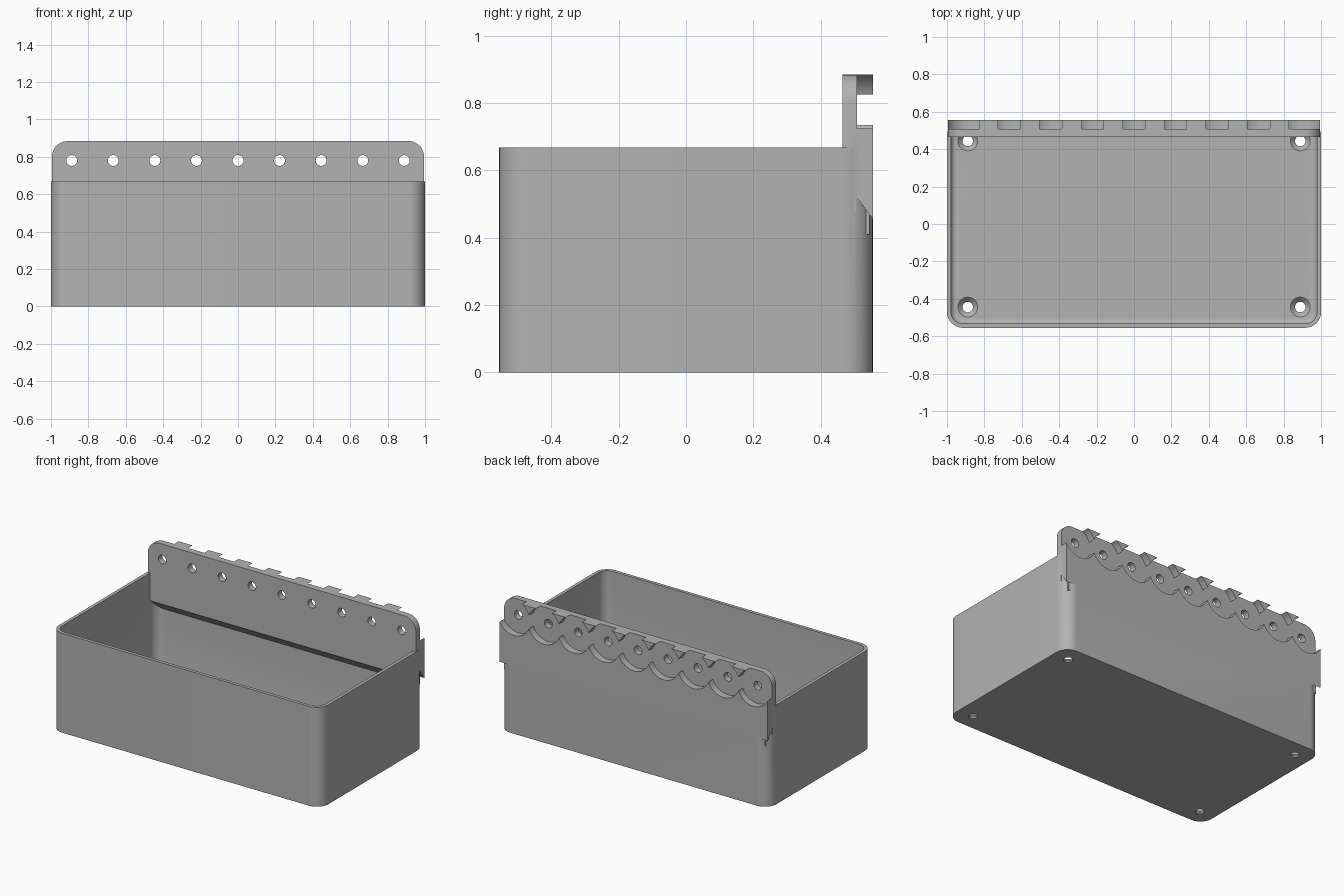
import bpy, bmesh, math
from mathutils import Matrix

if "Cube" in bpy.data.objects:
    bpy.data.objects.remove(bpy.data.objects["Cube"])

HX, HY, H = 1.0, 0.555, 0.667          # tray half sizes and height
WALL, FLOOR, R = 0.022, 0.035, 0.085
HOLE_Z, PITCH = 0.78, 2 / 9

grey = bpy.data.materials.new("plain grey")
grey.use_nodes = True
grey.diffuse_color = (0.45, 0.45, 0.45, 1)
grey.node_tree.nodes["Principled BSDF"].inputs["Base Color"].default_value = grey.diffuse_color


def make(name, bm):
    bmesh.ops.recalc_face_normals(bm, faces=bm.faces)
    mesh = bpy.data.meshes.new(name)
    bm.to_mesh(mesh)
    bm.free()
    mesh.materials.append(grey)
    ob = bpy.data.objects.new(name, mesh)
    bpy.context.collection.objects.link(ob)
    return ob


def rounded_rect(inset, z, steps=10):
    """Rounded rectangle ring of points, inset from the tray outline."""
    r = max(R - inset, 0.02)
    pts = []
    for q, (sx, sy) in enumerate([(1, 1), (-1, 1), (-1, -1), (1, -1)]):
        for i in range(steps + 1):
            a = (q + i / steps) * math.pi / 2
            pts.append((sx * (HX - inset - r) + r * math.cos(a),
                        sy * (HY - inset - r) + r * math.sin(a), z))
    return pts


def prism(name, profile, axis, start, end):
    """Extrude a closed 2D profile: (y, z) along x or (x, z) along y."""
    bm = bmesh.new()
    put = (lambda a, b, c: (c, a, b)) if axis == "x" else (lambda a, b, c: (a, c, b))
    lo, hi = [[bm.verts.new(put(a, b, c)) for a, b in profile] for c in (start, end)]
    bm.faces.new(lo)
    bm.faces.new(hi)
    n = len(lo)
    for i in range(n):
        bm.faces.new((lo[i], lo[(i + 1) % n], hi[(i + 1) % n], hi[i]))
    return make(name, bm)


def cones(name, spots, r1, r2, depth, rotation=Matrix(), segments=48):
    """Several cones or cylinders in one cutter."""
    bm = bmesh.new()
    for spot in spots:
        bmesh.ops.create_cone(bm, cap_ends=True, segments=segments, radius1=r1, radius2=r2,
                              depth=depth, matrix=Matrix.Translation(spot) @ rotation)
    return make(name, bm)


def boolean(target, tool, operation):
    mod = target.modifiers.new(operation.lower(), "BOOLEAN")
    mod.object, mod.operation, mod.solver = tool, operation, "EXACT"
    mod.use_self = True
    bpy.context.view_layer.objects.active = target
    bpy.ops.object.modifier_apply(modifier=mod.name)
    bpy.data.objects.remove(tool)


# Open tray with a small fillet around the floor
rings = [rounded_rect(0, 0), rounded_rect(0, H), rounded_rect(WALL, H)]
FILLET = 0.025
for i in range(6):
    a = i / 5 * math.pi / 2
    rings.append(rounded_rect(WALL + FILLET * (1 - math.cos(a)),
                              FLOOR + FILLET * (1 - math.sin(a))))
bm = bmesh.new()
loops = [[bm.verts.new(p) for p in ring] for ring in rings]
for low, high in zip(loops, loops[1:]):
    for i in range(len(low)):
        j = (i + 1) % len(low)
        bm.faces.new((low[i], low[j], high[j], high[i]))
bm.faces.new(loops[0])
bm.faces.new(loops[-1])
tray = make("tray_with_hanging_rail", bm)

# Hanging rail: upright plate with rounded top corners
PX, TOP, CORNER = 0.995, 0.884, 0.085
outline = [(-PX, 0.48), (PX, 0.48)]
for q, side in enumerate((1, -1)):
    for i in range(11):
        a = (q + i / 10) * math.pi / 2
        outline.append((side * (PX - CORNER) + CORNER * math.cos(a),
                        TOP - CORNER + CORNER * math.sin(a)))
rail = prism("rail", outline, "y", 0.465, HY)

# Sloped underside: inside the tray, and behind its rounded corners
boolean(rail, prism("corner_slope", [(0.505, 0.4), (0.505, 0.522), (0.536, 0.48), (0.6, 0.4)],
                    "x", -1.1, 1.1), "DIFFERENCE")
boolean(tray, rail, "UNION")
boolean(tray, prism("inner_slope", [(0.465, 0.481), (0.545, 0.481), (0.545, 0.41), (0.536, 0.41)],
                    "x", -0.97, 0.97), "UNION")
for side in (-1, 1):
    boolean(tray, prism("corner_tab", [(0.49, 0.54), (0.555, 0.54), (0.555, 0.455), (0.515, 0.51)],
                        "x", side * 0.9, side * PX), "UNION")

# Round pockets that leave curved teeth, and peg holes through the rail
turn = Matrix.Rotation(math.pi / 2, 4, "X")
for i in range(-4, 5):
    x = i * PITCH
    boolean(tray, cones("pocket", [(x, 0.608, HOLE_Z)], 0.12, 0.12, 0.2, turn, 64), "DIFFERENCE")
    boolean(tray, cones("peg_hole", [(x, 0.5, HOLE_Z)], 0.029, 0.029, 0.3, turn, 32), "DIFFERENCE")

# Countersunk screw holes in the floor
corners = [(sx * 4 * PITCH, sy * 0.444) for sx in (-1, 1) for sy in (-1, 1)]
boolean(tray, cones("screw_holes", [(x, y, 0) for x, y in corners], 0.028, 0.028, 0.2),
        "DIFFERENCE")
boolean(tray, cones("countersinks", [(x, y, FLOOR - 0.012) for x, y in corners],
                    0.028, 0.054, 0.026), "DIFFERENCE")

# Smooth curved faces, keep edges crisp
bpy.ops.object.select_all(action="DESELECT")
tray.select_set(True)
bpy.context.view_layer.objects.active = tray
bpy.ops.object.shade_smooth_by_angle(angle=math.radians(30))
